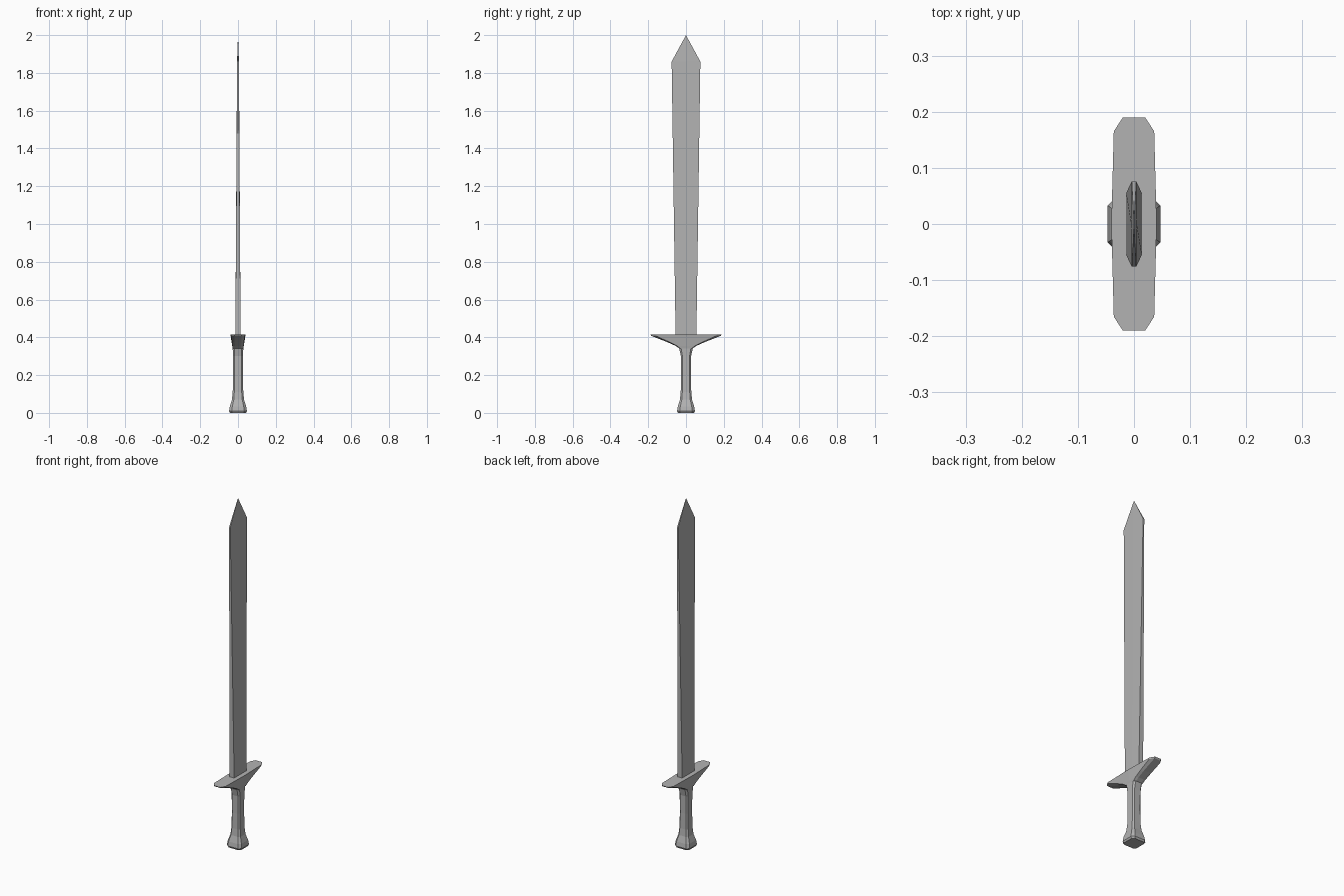
import bpy
import bmesh

if "Cube" in bpy.data.objects:
    bpy.data.objects.remove(bpy.data.objects["Cube"], do_unlink=True)

steel = bpy.data.materials.new("grey_steel")
steel.use_nodes = True
grey = (0.45, 0.45, 0.45, 1)
steel.diffuse_color = grey
steel.node_tree.nodes["Principled BSDF"].inputs["Base Color"].default_value = grey


def ring(z, hx, hy, cx, cy, bulge=0.0):
    """Chamfered rectangle, with a slightly bowed middle on its long sides."""
    quarter = [(hx + bulge, 0), (hx, hy - cy), (hx - cx, hy)]
    right = [(x, -y) for x, y in reversed(quarter[1:])] + quarter
    left = [(-x, -y) for x, y in right]
    return [(x, y, z) for x, y in right + left]


def loft(name, rings, tip=None):
    """Skin a stack of rings, closing the top with a cap or a point."""
    bm = bmesh.new()
    loops = [[bm.verts.new(p) for p in r] for r in rings]
    count = len(loops[0])
    pairs = [(i, (i + 1) % count) for i in range(count)]
    for low, high in zip(loops, loops[1:]):
        for i, j in pairs:
            bm.faces.new((low[i], low[j], high[j], high[i]))
    bm.faces.new(list(reversed(loops[0])))
    if tip:
        point = bm.verts.new(tip)
        for i, j in pairs:
            bm.faces.new((loops[-1][i], loops[-1][j], point))
    else:
        bm.faces.new(loops[-1])
    bmesh.ops.recalc_face_normals(bm, faces=bm.faces)
    mesh = bpy.data.meshes.new(name)
    bm.to_mesh(mesh)
    bm.free()
    mesh.materials.append(steel)
    obj = bpy.data.objects.new(name, mesh)
    bpy.context.collection.objects.link(obj)
    return obj


# Blade: widens and thins upward, then closes to a point
def blade_ring(z, hx, hy, bulge):
    pts = [(hx, -hy), (hx + bulge, 0), (hx, hy)]
    return [(x, y, z) for x, y in pts + [(-x, -y) for x, y in pts]]


loft("blade", [blade_ring(0.41, 0.014, 0.055, 0),
               blade_ring(1.86, 0.004, 0.076, 0.001)], tip=(0, 0, 2))

# Pommel and grip: flared foot running into a slim handle
handle = [(0, 0.042), (0.01, 0.047), (0.035, 0.043), (0.07, 0.032),
          (0.11, 0.028), (0.2, 0.026), (0.3, 0.027)]
grip = [ring(z, h, h, h * 0.3, h * 0.3) for z, h in handle]
grip.append(ring(0.342, 0.028, 0.036, 0.009, 0.01))
loft("grip_and_pommel", grip)

# Guard: sweeps out from the grip to a flat chamfered bar
sweep = [(0.342, 0.028, 0.036), (0.355, 0.03, 0.055), (0.375, 0.032, 0.1),
         (0.408, 0.035, 0.184), (0.415, 0.036, 0.19)]
loft("guard", [ring(z, hx, hy, hx * 0.45, hy * 0.13, (z - 0.342) * 0.06)
               for z, hx, hy in sweep])
